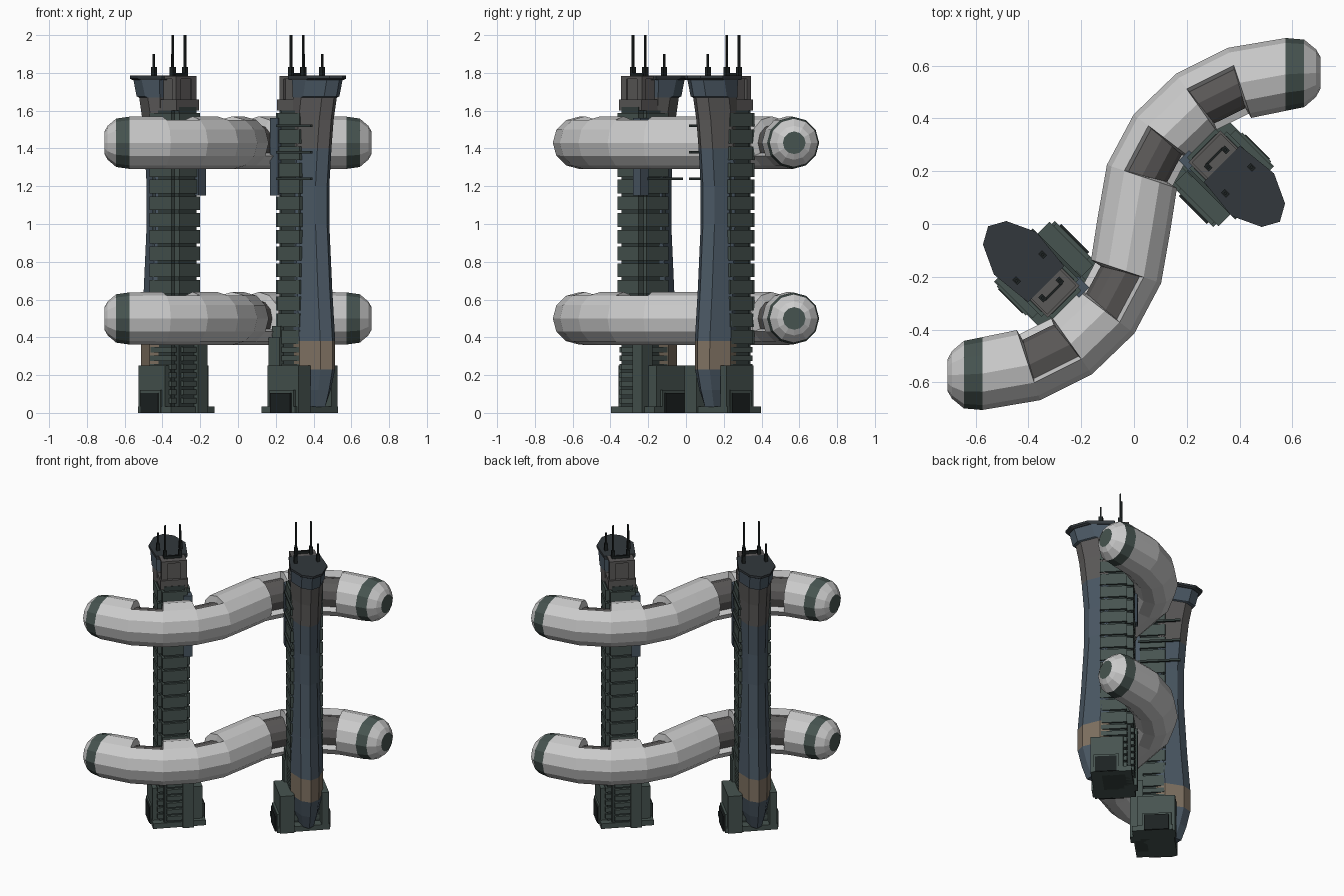
import bpy, bmesh
from math import radians, cos, sin
from mathutils import Vector

if "Cube" in bpy.data.objects:
    bpy.data.objects.remove(bpy.data.objects["Cube"])


def material(name, rgb):
    m = bpy.data.materials.new(name)
    m.diffuse_color = (*rgb, 1)
    m.use_nodes = True
    m.node_tree.nodes["Principled BSDF"].inputs["Base Color"].default_value = m.diffuse_color
    return m


GREEN = material("green_grey", (0.062, 0.088, 0.08))
DARK = material("dark_green", (0.035, 0.05, 0.047))
BLUE = material("slate_blue", (0.068, 0.096, 0.125))
TAN = material("tan", (0.21, 0.165, 0.12))
BROWN = material("warm_grey", (0.105, 0.1, 0.098))
ROOF = material("roof", (0.032, 0.039, 0.045))
BLACK = material("black", (0.012, 0.016, 0.016))
LIGHT = material("light_grey", (0.52, 0.52, 0.52))


def to_mesh(name, bm, mats):
    bmesh.ops.recalc_face_normals(bm, faces=bm.faces)
    me = bpy.data.meshes.new(name)
    bm.to_mesh(me)
    bm.free()
    for m in mats:
        me.materials.append(m)
    return me


def place(name, me, z=0.0, angle=0.0):
    ob = bpy.data.objects.new(name, me)
    ob.location.z = z
    ob.rotation_euler.z = radians(angle)
    bpy.context.collection.objects.link(ob)


def place_pair(name, me):
    # tower parts are built with x = outward, y = across, then turned
    for side, ang in (("right", -45), ("left", 135)):
        place(f"{name}_{side}", me, 0, ang)


def boxes(name, items, mat):
    # each item: x0, x1, y0, y1, z0, z1
    bm = bmesh.new()
    for x0, x1, y0, y1, z0, z1 in items:
        vs = bmesh.ops.create_cube(bm, size=1)["verts"]
        for v in vs:
            v.co = ((x0 + x1) / 2 + v.co.x * (x1 - x0),
                    (y0 + y1) / 2 + v.co.y * (y1 - y0),
                    (z0 + z1) / 2 + v.co.z * (z1 - z0))
    place_pair(name, to_mesh(name, bm, [mat]))


def loft(bm, rings, mat_ids):
    loops = [[bm.verts.new(p) for p in r] for r in rings]
    n = len(loops[0])
    rows = []
    for i in range(len(loops) - 1):
        row = []
        for k in range(n):
            a, b = loops[i], loops[i + 1]
            f = bm.faces.new((a[k], a[(k + 1) % n], b[(k + 1) % n], b[k]))
            f.material_index = mat_ids[i]
            row.append(f)
        rows.append(row)
    bm.faces.new(loops[0]).material_index = mat_ids[0]
    bm.faces.new(loops[-1]).material_index = mat_ids[-1]
    return rows


C = 0.397  # tower centre line

# Tower core and stacked floor slabs
boxes("tower_core", [(0.012, 0.155, C - .088, C + .088, 0, 1.6),
                     (-0.022, 0.05, C - .065, C + .065, 0, 1.62)], DARK)
slabs = []
for i in range(7):
    z = 0.05 + i * 0.045
    slabs += [(0, 0.16, C - .1, C + .1, z, z + .03),
              (-.04, 0.02, C - .05, C + .05, z, z + .03)]
for i in range(14):
    z = 0.365 + i * 0.0885
    h = .073
    slabs += [(0, 0.165, C - .1, C + .1, z, z + h),
              (-.037, 0.02, C - .077, C + .077, z, z + h)]
boxes("floor_slabs", slabs, GREEN)

# Base plinth, side entrance blocks, buttresses and doors
boxes("base_block", [(-.03, .22, .205, .53, 0, .035),
                     (0, .232, .22, .31, 0, .25),
                     (.02, .22, .48, .525, 0, .25),
                     (.03, .21, .205, .23, .035, .12),
                     (.045, .2, .52, .535, .0, .12),
                     (-.05, .03, .28, .35, .0, .4),
                     (-.035, .03, .29, .34, .4, .46)], GREEN)
boxes("doorway", [(.045, .195, .195, .21, 0, .105),
                  (.06, .19, .53, .54, 0, .105)], BLACK)

# Side service panel and horizontal bars
boxes("service_panel", [(-.05, .01, .29, .345, 1.15, 1.56)], BLUE)
boxes("side_bars", [(0, .26, .284, .297, z - .007, z + .007)
                    for z in (1.24, 1.38, 1.52)], DARK)

# Roof neck and deck
boxes("roof_neck", [(-.02, .16, C - .085, C + .085, 1.6, 1.66),
                    (.0, .12, C - .06, C + .06, 1.66, 1.77),
                    (-.01, .02, C - .078, C - .04, 1.62, 1.77),
                    (-.01, .02, C + .04, C + .078, 1.62, 1.77),
                    (-.01, .1, C - .078, C + .078, 1.768, 1.783)], BROWN)

# Antennas with small feet
masts = []
for x, y, top in ((.046, C - .046, 2.0), (.046, C + .046, 2.0),
                  (.163, C - .07, 1.9), (.163, C + .07, 1.9)):
    masts += [(x - .005, x + .005, y - .005, y + .005, 1.78, top),
              (x - .013, x + .013, y - .01, y + .01, 1.78, 1.83)]
masts.append((.03, .04, C - .046, C + .046, 1.78, 1.8))
boxes("antennas", masts, BLACK)


# Curved prow hull
def hull_ring(z, tip, w, back=.1):
    half = [(back, w * .85), (tip - .145, w), (tip - .035, w * .55)]
    pts = [(x, C - y, z) for x, y in half] + [(tip, C, z)]
    return pts + [(x, C + y, z) for x, y in reversed(half)]


sections = [(.03, .255, .06), (.12, .285, .085), (.23, .31, .1), (.38, .31, .102),
            (.65, .29, .098), (1.0, .27, .094), (1.2, .27, .094), (1.4, .285, .096),
            (1.55, .3, .098), (1.67, .322, .102), (1.675, .34, .104), (1.765, .362, .108)]
bm = bmesh.new()
loft(bm, [hull_ring(*s) for s in sections], [0, 0, 1, 0, 0, 0, 0, 2, 2, 0, 0])
place_pair("prow_hull", to_mesh("prow_hull", bm, [BLUE, TAN, BROWN]))
bm = bmesh.new()
loft(bm, [hull_ring(1.762, .368, .11, .075), hull_ring(1.77, .385, .114, .075),
          hull_ring(1.785, .385, .114, .075)], [0, 0])
place_pair("hull_roof", to_mesh("hull_roof", bm, [ROOF]))

# S-shaped tube: one half of the path, then its half-turn copy
half = [(-.707, -.573, .06), (-.69, -.572, .09), (-.645, -.571, .128), (-.575, -.567, .138),
        (-.40, -.535, .14), (-.24, -.455, .14), (-.11, -.33, .14), (-.03, -.18, .14)]
path = half + [(0, 0, .14)] + [(-x, -y, r) for x, y, r in reversed(half)]
rings = []
for i, (x, y, r) in enumerate(path):
    p, q = path[max(i - 1, 0)], path[min(i + 1, len(path) - 1)]
    t = Vector((q[0] - p[0], q[1] - p[1], 0)).normalized()
    n = Vector((-t.y, t.x, 0))
    if i < 4 or i > 12:
        n = Vector((0, 1, 0))
    rings.append([Vector((x, y, 0)) + n * (r * cos(radians(30 * k)))
                  + Vector((0, 0, r * sin(radians(30 * k)))) for k in range(12)])
bm = bmesh.new()
rows = loft(bm, rings, [0, 0, 1] + [0] * 10 + [1, 0, 0])
for f in bm.faces:
    if len(f.verts) == 12:
        f.material_index = 1
bmesh.ops.recalc_face_normals(bm, faces=bm.faces)
# recessed dark bays on the concave side
for seg in (4, 6, 9, 11):
    ks = range(-1, 4) if seg < 8 else range(2, 7)
    bay = [rows[seg][k % 12] for k in ks]
    for f in bay:
        f.material_index = 2
    rim = bmesh.ops.inset_region(bm, faces=bay, thickness=.004, depth=-.042,
                                 use_even_offset=True, use_boundary=True)
    for f in rim["faces"]:
        f.material_index = 0
tube = to_mesh("curved_tube", bm, [LIGHT, GREEN, BROWN])
place("lower_curved_tube", tube, .50)
place("upper_curved_tube", tube, 1.43)
